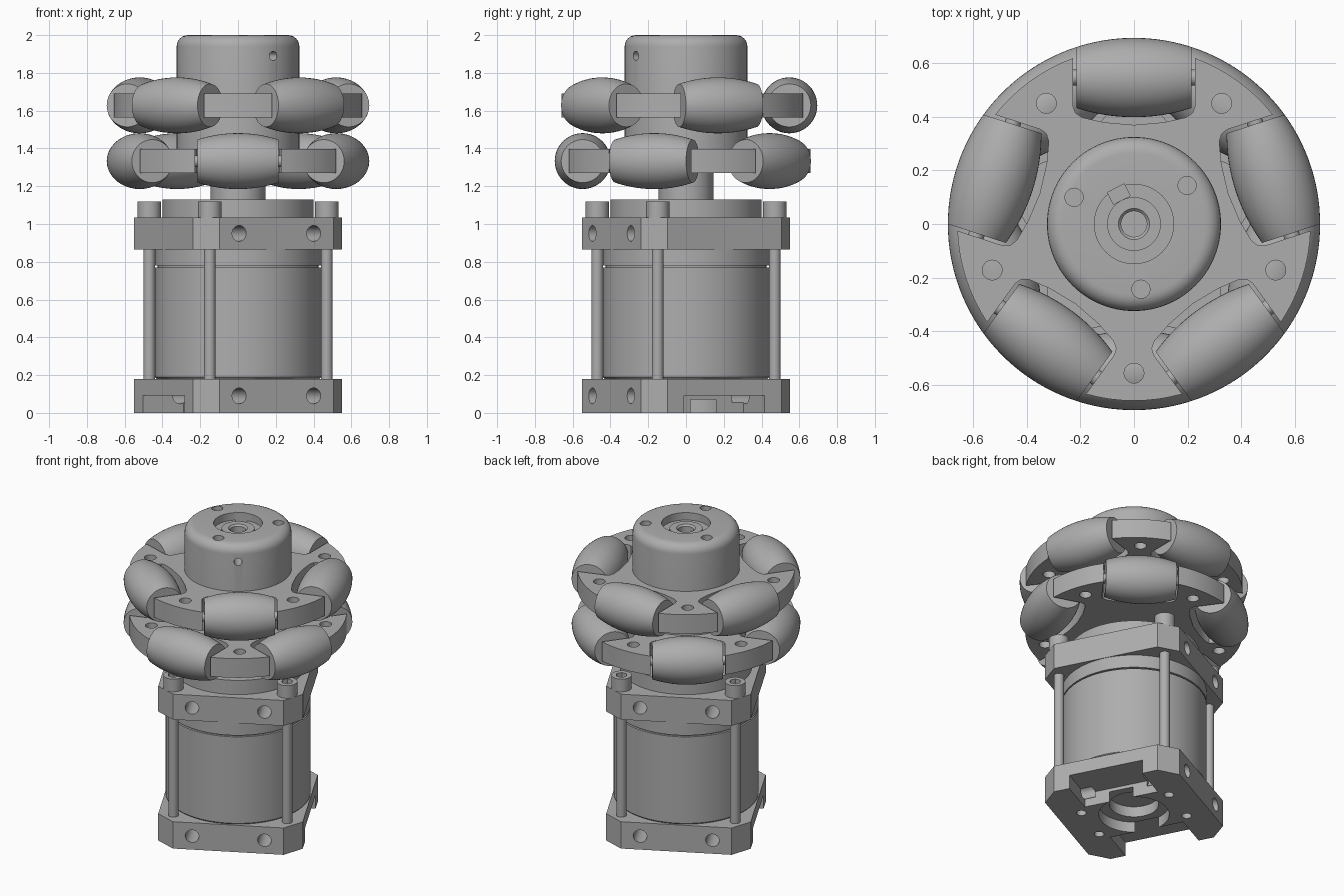
import bpy, bmesh, math
from math import cos, sin, pi, radians
from mathutils import Matrix, Vector

cube = bpy.data.objects.get("Cube")
if cube:
    bpy.data.objects.remove(cube, do_unlink=True)

grey = bpy.data.materials.new("machined grey")
grey.use_nodes = True
GREY = (0.42, 0.42, 0.42, 1)
grey.diffuse_color = GREY
grey.node_tree.nodes["Principled BSDF"].inputs["Base Color"].default_value = GREY

TURN = radians(27.3)          # the motor is turned about its shaft
ROD_ANGLES = [TURN + pi / 4 + k * pi / 2 for k in range(4)]


def polar(r, a, z=0.0):
    return Vector((r * cos(a), r * sin(a), z))


def finish(name, bm, matrix=None):
    bmesh.ops.remove_doubles(bm, verts=bm.verts, dist=1e-5)
    bmesh.ops.recalc_face_normals(bm, faces=bm.faces)
    if matrix:
        bm.transform(matrix)
    mesh = bpy.data.meshes.new(name)
    bm.to_mesh(mesh)
    bm.free()
    mesh.materials.append(grey)
    ob = bpy.data.objects.new(name, mesh)
    bpy.context.collection.objects.link(ob)
    return ob


def prism(name, outline, z0, z1, matrix=None):
    bm = bmesh.new()
    face = bm.faces.new([bm.verts.new((p[0], p[1], z0)) for p in outline])
    new = bmesh.ops.extrude_face_region(bm, geom=[face])["geom"]
    bmesh.ops.translate(bm, verts=[v for v in new if isinstance(v, bmesh.types.BMVert)],
                        vec=(0, 0, z1 - z0))
    return finish(name, bm, matrix)


def lathe(name, profile, matrix=None, steps=64):
    """Revolve (radius, z) points about z."""
    bm = bmesh.new()
    verts = [bm.verts.new((r, 0, z)) for r, z in profile]
    edges = [bm.edges.new(pair) for pair in zip(verts, verts[1:])]
    bmesh.ops.spin(bm, geom=verts + edges, axis=(0, 0, 1), cent=(0, 0, 0),
                   angle=2 * pi, steps=steps, use_merge=True)
    return finish(name, bm, matrix)


def cylinder(name, r, z0, z1, matrix=None, steps=32):
    return lathe(name, [(0, z0), (r, z0), (r, z1), (0, z1)], matrix, steps)


def box(name, x, y, z, matrix=None):
    return prism(name, [(x[0], y[0]), (x[1], y[0]), (x[1], y[1]), (x[0], y[1])], *z, matrix)


def sideways(angle, offset, z):
    """Frame whose z axis points outward at an angle, shifted along the tangent."""
    return (Matrix.Rotation(angle, 4, 'Z') @ Matrix.Translation((0, offset, z))
            @ Matrix.Rotation(pi / 2, 4, 'Y'))


def select(ob):
    bpy.ops.object.select_all(action='DESELECT')
    ob.select_set(True)
    bpy.context.view_layer.objects.active = ob


def cut(ob, cutters):
    select(ob)
    for c in cutters:
        c.hide_render = True
        mod = ob.modifiers.new("cut", 'BOOLEAN')
        mod.operation, mod.solver, mod.object = 'DIFFERENCE', 'EXACT', c
        bpy.ops.object.modifier_apply(modifier=mod.name)
        bpy.data.objects.remove(c, do_unlink=True)
    return ob


# End plates: squares with clipped corners and cross holes on two sides
def end_plate(name, z0, z1, hole_z):
    half, chamfer = 0.554, radians(7.5)
    r = half / cos(chamfer)
    outline = [polar(r, a + s * chamfer) for a in ROD_ANGLES for s in (-1, 1)]
    plate = prism(name, outline, z0, z1)
    return cut(plate, [cylinder("cutter", 0.042, 0.17, 0.6, sideways(TURN + a, t, hole_z), 24)
                       for a in (pi / 2, -pi / 2) for t in (-0.222, 0.222)])


base_plate = end_plate("base_plate", 0, 0.18, 0.09)
turn = Matrix.Rotation(TURN, 4, 'Z')
base_cuts = [box("cutter", x, (-0.24, 0.24), (-0.1, 0.092), turn)
             for x in ((0.2, 0.7), (-0.7, -0.2))]
base_cuts.append(cylinder("cutter", 0.215, -0.1, 0.07))
base_cuts.append(cylinder("cutter", 0.15, -0.1, 0.14))
base_cuts += [cylinder("cutter", 0.03, -0.1, 0.12, Matrix.Translation(polar(0.32, TURN + a)), 20)
              for a in (pi / 2 - 0.45, pi / 2 + 0.45, -pi / 2 - 0.45, -pi / 2 + 0.45)]
cut(base_plate, base_cuts)
end_plate("top_plate", 0.865, 1.035, 0.95)

# Motor can with a seam near the top
lathe("motor_can", [(0, 0.18), (0.43, 0.18), (0.44, 0.19), (0.44, 0.77), (0.425, 0.77),
                    (0.425, 0.78), (0.44, 0.78), (0.44, 0.866), (0, 0.866)], steps=96)

# Tie rods with socket heads
for i, a in enumerate(ROD_ANGLES):
    place = Matrix.Translation(polar(0.493, a))
    cylinder(f"tie_rod_{i}", 0.031, 0.17, 0.88, place)
    head = cylinder(f"bolt_head_{i}", 0.062, 1.03, 1.12, place)
    cut(head, [cylinder("cutter", 0.035, 1.07, 1.2, place, 6)])

# Boss and drive shaft
cylinder("motor_boss", 0.4, 1.03, 1.13, steps=96)
cylinder("drive_shaft", 0.146, 1.12, 1.28, steps=48)

# Hub with rounded rim and recessed centre
FILLET = 0.06
rim = [(0.325 - FILLET + FILLET * cos(t), 2 - FILLET + FILLET * sin(t))
       for t in [k * pi / 12 for k in range(7)]]
hub = lathe("hub", [(0, 1.38), (0.325, 1.38)] + rim +
            [(0.148, 2), (0.148, 1.95), (0.1, 1.95), (0.1, 1.965), (0.058, 1.965),
             (0.048, 1.955), (0.048, 1.8), (0, 1.8)], steps=96)
hub_cuts = [cylinder("cutter", 0.034, 1.9, 2.1, Matrix.Translation(polar(0.245, radians(36 + k * 120))), 24)
            for k in range(3)]
hub_cuts.append(cylinder("cutter", 0.024, 0.2, 0.5, sideways(radians(-55), 0, 1.89), 20))
hub_cuts.append(box("cutter", (0.1, 0.15), (-0.035, 0.035), (1.9, 2.1),
                    Matrix.Rotation(radians(117), 4, 'Z')))
cut(hub, hub_cuts)

# Roller wheels: five-armed disc with barrel rollers set in its pockets
REACH, CENTRE, LENGTH, POCKET = 0.695, 0.547, 0.215, 0.228
ARM = 0.66


def wheel_outline(first):
    pts = []
    for k in range(5):
        a = first + k * 2 * pi / 5
        wall = math.asin(POCKET / ARM)
        across = polar(1, a + pi / 2)
        # arm rim, ending at the pocket wall
        pts += [polar(ARM, a - 2 * pi / 5 + wall + (2 * pi / 5 - 2 * wall) * j / 8)
                for j in range(9)]
        # pocket floor with rounded corners, dipping behind the barrel
        for t, d in ((-1, 0.44), (-0.96, 0.415), (-0.85, 0.398), (-0.5, 0.38), (0, 0.37),
                     (0.5, 0.38), (0.85, 0.398), (0.96, 0.415), (1, 0.44)):
            pts.append(polar(d, a) + across * (t * POCKET))
    return pts


def wheel(label, z, first):
    disc = prism(f"{label}_wheel_disc", wheel_outline(first), z - 0.064, z + 0.064)
    cut(disc, [cylinder("cutter", 0.037, z - 0.2, z + 0.2,
                        Matrix.Translation(polar(0.557, first + (k + 0.5) * 2 * pi / 5)), 24)
               for k in range(5)])
    barrel = [(math.sqrt(REACH ** 2 - t * t) - CENTRE, t)
              for t in [LENGTH * j / 10 for j in range(-10, 11)]]
    barrel = [(0, -LENGTH)] + barrel + [(0, LENGTH)]
    for k in range(5):
        frame = (Matrix.Rotation(first + k * 2 * pi / 5, 4, 'Z')
                 @ Matrix.Translation((CENTRE, 0, z)) @ Matrix.Rotation(pi / 2, 4, 'X'))
        lathe(f"{label}_roller_{k}", barrel, frame, 48)
        cylinder(f"{label}_roller_pin_{k}", 0.03, -0.25, 0.25, frame, 16)


wheel("lower", 1.333, -pi / 2)
wheel("upper", 1.628, pi / 2)

# Smooth curved faces, keep machined edges crisp
for ob in list(bpy.context.scene.objects):
    if ob.type == 'MESH' and ob.data.materials and ob.data.materials[0] == grey:
        select(ob)
        bpy.ops.object.shade_smooth_by_angle(angle=radians(30))
